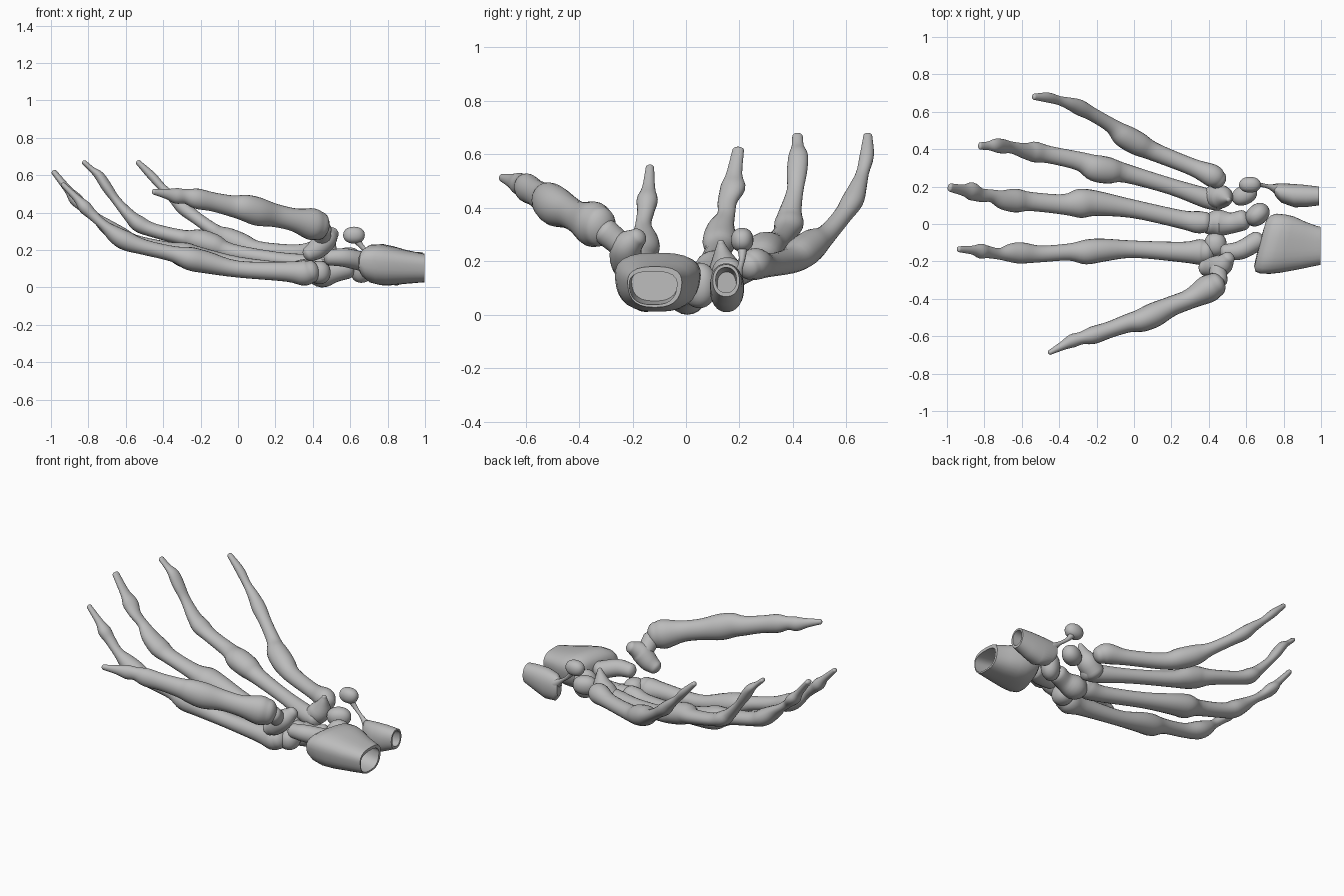
import bpy, bmesh, math
from mathutils import Vector

bone = bpy.data.materials.new("bone_grey")
bone.diffuse_color = (0.5, 0.5, 0.5, 1)
SIDES = 20


def loft(name, rings):
    """Skin a list of closed rings and cap both ends."""
    bm = bmesh.new()
    loops = [[bm.verts.new(p) for p in ring] for ring in rings]
    for a, b in zip(loops, loops[1:]):
        for i in range(len(a)):
            j = (i + 1) % len(a)
            bm.faces.new((a[i], a[j], b[j], b[i]))
    bm.faces.new(loops[0][::-1])
    bm.faces.new(loops[-1])
    bmesh.ops.recalc_face_normals(bm, faces=bm.faces)
    me = bpy.data.meshes.new(name)
    bm.to_mesh(me)
    bm.free()
    me.materials.append(bone)
    ob = bpy.data.objects.new(name, me)
    bpy.context.collection.objects.link(ob)
    return ob


def smooth_path(pts, steps=4):
    """Catmull-Rom interpolation of (x, y, z, radius) points."""
    p = [Vector(q) for q in pts]
    p = [2 * p[0] - p[1]] + p + [2 * p[-1] - p[-2]]
    out = []
    for i in range(1, len(p) - 2):
        a, b, c, d = p[i - 1:i + 3]
        for s in range(steps):
            t = s / steps
            out.append(0.5 * (2 * b + (c - a) * t + (2 * a - 5 * b + 4 * c - d) * t * t
                              + (3 * b - a - 3 * c + d) * t ** 3))
    return out + [p[-2]]


def tube(name, pts, high=1.0, flat=0.0):
    """Round-ended tube of varying radius; flat widens and thins it towards the tip."""
    path = smooth_path(pts)
    rings = []
    n = len(path)

    def ring(centre, tangent, r, f):
        side = tangent.cross(Vector((0, 0, 1))).normalized()
        up = side.cross(tangent).normalized()
        w, h = r * (1 + flat * f), r * high * (1 - 0.4 * flat * f)
        rings.append([centre + side * (w * math.cos(2 * math.pi * k / SIDES))
                      + up * (h * math.sin(2 * math.pi * k / SIDES)) for k in range(SIDES)])

    for i, q in enumerate(path):
        t = (path[min(i + 1, n - 1)].xyz - path[max(i - 1, 0)].xyz).normalized()
        f = i / (n - 1)
        if i == 0:
            for a in (85, 70, 50, 30, 15):
                a = math.radians(a)
                ring(q.xyz - t * (q.w * 0.75 * math.sin(a)), t, q.w * math.cos(a), f)
        ring(q.xyz, t, q.w, f)
        if i == n - 1:
            for a in (15, 30, 50, 70, 85):
                a = math.radians(a)
                ring(q.xyz + t * (q.w * 0.75 * math.sin(a)), t, q.w * math.cos(a), f)
    return loft(name, rings)


def pebble(name, centre, radii, turn=0.0):
    """Slightly boxy ellipsoid for the small wrist bones, turned about z."""
    bpy.ops.mesh.primitive_uv_sphere_add(segments=24, ring_count=14, radius=1)
    ob = bpy.context.object
    ob.name = name
    for v in ob.data.vertices:
        n = sum(abs(c) ** 2.2 for c in v.co) ** (1 / 2.2)
        v.co = Vector([v.co[i] / n * radii[i] for i in range(3)])
    ob.location = centre
    ob.rotation_euler.z = math.radians(turn)
    ob.data.materials.append(bone)


def forearm_end(name, outer, inner, power, shear, taper):
    """Hollow stump: outer sections to the rim, then inner sections back in."""
    x_end = outer[-1][0]

    def section(x, yc, zc, ry, rz):
        pts = []
        for k in range(32):
            a = 2 * math.pi * k / 32
            c, s = math.cos(a), math.sin(a)
            n = (abs(c) ** power + abs(s) ** power) ** (1 / power)
            c, s = c / n, s / n
            lean = shear * min(1, (x_end - x) / 0.2) * ry * c
            pts.append(Vector((x + lean, yc + ry * c * (1 + taper * s), zc + rz * s)))
        return pts
    loft(name, [section(*s) for s in outer + inner])


# Fingers: palm bone and finger bones as one chain of knuckles, base to tip
tube("thumb", [
    (.435, -.325, .33, .066), (.39, -.35, .34, .074), (.30, -.40, .362, .054), (.20, -.44, .385, .054),
    (.11, -.485, .405, .066), (.04, -.515, .425, .062), (-.03, -.53, .435, .050), (-.13, -.565, .457, .044),
    (-.22, -.595, .475, .047), (-.28, -.61, .487, .034), (-.33, -.625, .49, .036),
    (-.38, -.65, .50, .024), (-.45, -.687, .512, .013)], high=1.15)
tube("index_finger", [
    (.39, -.15, .085, .06), (.35, -.15, .078, .068), (.26, -.15, .085, .054), (0, -.135, .098, .045),
    (-.17, -.14, .135, .06), (-.26, -.15, .155, .063), (-.35, -.15, .18, .043), (-.50, -.16, .215, .042),
    (-.60, -.155, .25, .053), (-.66, -.155, .285, .046), (-.72, -.16, .335, .028), (-.78, -.15, .39, .030),
    (-.82, -.145, .43, .036), (-.86, -.14, .475, .022), (-.935, -.135, .55, .014)], flat=.12)
tube("middle_finger", [
    (.38, .01, .10, .055), (.34, .01, .092, .058), (.25, .025, .09, .047), (0, .08, .12, .046),
    (-.20, .11, .155, .062), (-.29, .11, .175, .07), (-.38, .105, .20, .048), (-.55, .12, .24, .044),
    (-.63, .125, .275, .054), (-.70, .13, .325, .044), (-.76, .15, .375, .028), (-.82, .155, .425, .030),
    (-.87, .175, .475, .038), (-.91, .18, .525, .024), (-.982, .195, .615, .017)], flat=.3)
tube("ring_finger", [
    (.45, .12, .12, .05), (.38, .14, .125, .052), (.20, .20, .15, .042), (-.04, .27, .19, .047),
    (-.13, .285, .225, .064), (-.21, .30, .25, .064), (-.29, .335, .265, .045), (-.45, .37, .305, .040),
    (-.53, .385, .34, .047), (-.58, .39, .385, .036), (-.65, .408, .465, .026), (-.70, .415, .535, .031),
    (-.74, .42, .595, .029), (-.78, .418, .63, .018), (-.822, .417, .668, .015)], flat=.3)
tube("little_finger", [
    (.45, .235, .18, .05), (.415, .26, .19, .06), (.31, .305, .185, .045), (.11, .385, .20, .048),
    (.02, .43, .23, .061), (-.06, .475, .265, .058), (-.12, .525, .30, .038), (-.22, .585, .37, .034),
    (-.29, .622, .425, .039), (-.34, .642, .475, .031), (-.40, .66, .53, .022), (-.46, .676, .595, .024),
    (-.533, .68, .668, .015)], flat=.12)

# Elongated wrist bones
tube("thumb_saddle_bone", [(.505, -.18, .29, .035), (.47, -.22, .255, .058), (.42, -.23, .205, .055),
                           (.38, -.235, .18, .042)])
tube("thumb_joint", [(.45, -.23, .25, .045), (.45, -.30, .31, .05)])
tube("boat_bone", [(.49, -.15, .16, .042), (.57, -.14, .16, .05), (.66, -.09, .14, .052)])
tube("central_wrist_bone", [(.40, 0, .09, .056), (.45, .005, .072, .072), (.52, .005, .085, .056),
                            (.58, .02, .10, .055)])
tube("hooked_bone", [(.42, .145, .12, .06), (.47, .145, .17, .062), (.495, .135, .23, .032), (.505, .13, .27, .013)])

# Rounded wrist bones
pebble("index_wrist_bone", (.435, -.11, .08), (.06, .065, .062))
pebble("moon_bone", (.66, .05, .11), (.07, .055, .085), 40)
pebble("outer_wrist_bone", (.59, .155, .16), (.07, .052, .055), 25)
pebble("pea_bone", (.62, .21, .28), (.058, .042, .045))
tube("pea_ligament", [(.63, .21, .26, .022), (.67, .21, .21, .012), (.72, .20, .17, .012), (.77, .185, .13, .03)])

# Hollow forearm stumps, cut at the elbow side
forearm_end("wide_forearm_bone",
            [(.672, -.105, .13, .06, .03), (.675, -.105, .13, .12, .058), (.69, -.105, .13, .148, .08),
             (.72, -.105, .127, .158, .102), (.77, -.108, .122, .156, .11), (.82, -.11, .117, .148, .105),
             (.90, -.115, .11, .125, .09), (.97, -.117, .106, .106, .08), (.998, -.117, .104, .10, .076)],
            [(.998, -.123, .10, .088, .062), (.94, -.12, .104, .09, .062), (.87, -.117, .11, .085, .058)],
            2.7, 0.27, 0.1)
forearm_end("narrow_forearm_bone",
            [(.745, .185, .11, .015, .03), (.75, .18, .11, .033, .055), (.78, .165, .10, .052, .08),
             (.85, .152, .10, .063, .09), (.92, .15, .115, .059, .077), (.99, .15, .128, .05, .06)],
            [(.99, .15, .13, .039, .047), (.93, .15, .122, .04, .05), (.87, .152, .115, .035, .045)],
            2.2, -0.2, 0.0)

# Smooth shading with crisp rims
bpy.ops.object.select_all(action='SELECT')
bpy.context.view_layer.objects.active = bpy.data.objects["thumb"]
bpy.ops.object.shade_smooth_by_angle(angle=math.radians(50))
